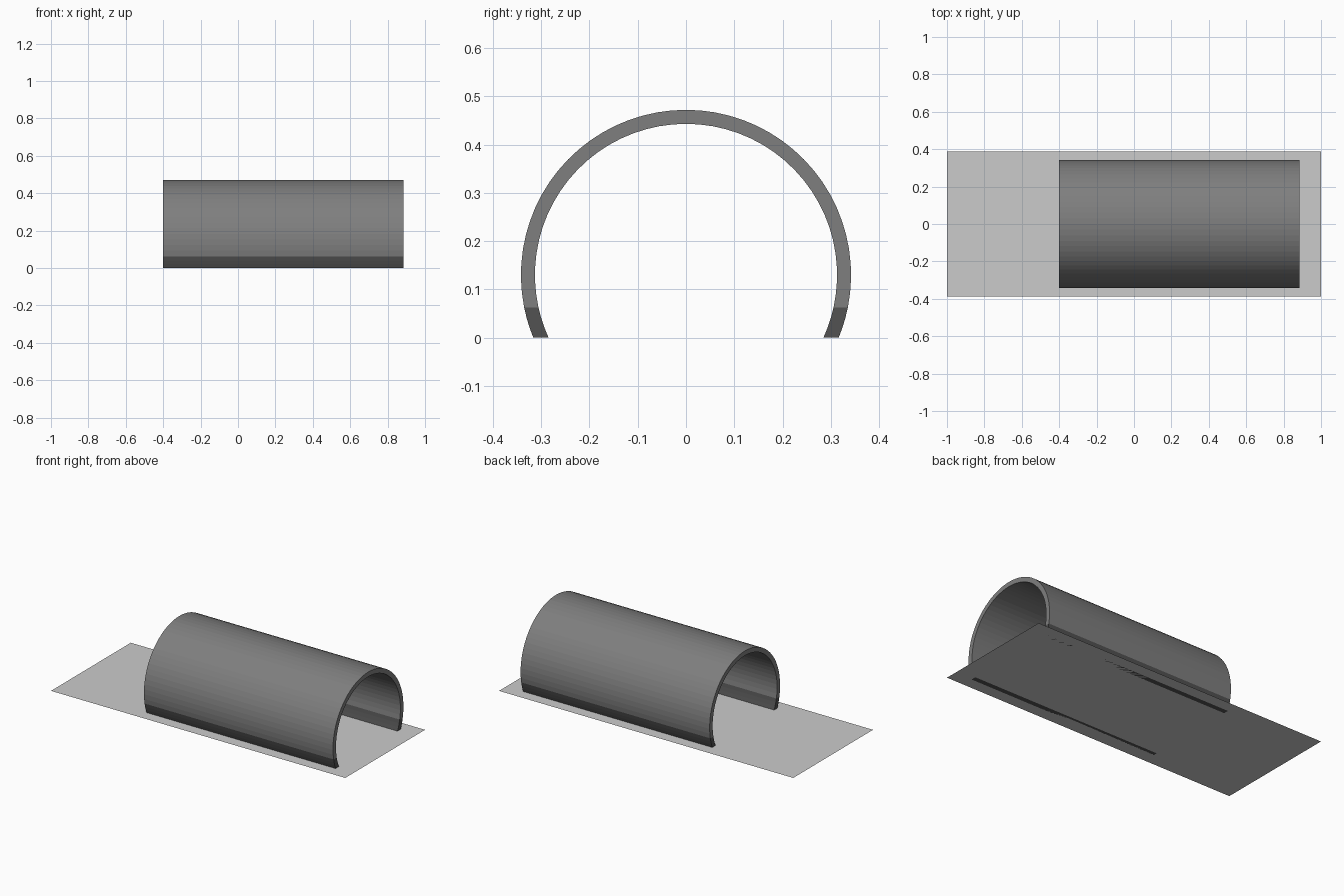
import bpy
import bmesh
from math import asin, cos, pi, sin

cube = bpy.data.objects.get("Cube")
if cube:
    bpy.data.objects.remove(cube, do_unlink=True)

OUTER, INNER, CENTRE_Z = 0.342, 0.313, 0.13
X_MIN, X_MAX = -0.4, 0.885
SKIRT_Z = 0.063


def material(name, value):
    mat = bpy.data.materials.new(name)
    mat.use_nodes = True
    colour = (value, value, value, 1)
    mat.diffuse_color = colour
    mat.node_tree.nodes["Principled BSDF"].inputs["Base Color"].default_value = colour
    return mat


def finish(name, bm, mat):
    mesh = bpy.data.meshes.new(name)
    bmesh.ops.recalc_face_normals(bm, faces=bm.faces)
    bm.to_mesh(mesh)
    bm.free()
    mesh.materials.append(mat)
    obj = bpy.data.objects.new(name, mesh)
    bpy.context.collection.objects.link(obj)
    return obj


def arc(radius, z_start, z_end, steps, mirrored=False):
    """Points on a circle between two heights on the +y side, or over the top."""
    a = asin((z_start - CENTRE_Z) / radius)
    b = asin((z_end - CENTRE_Z) / radius)
    if mirrored:
        b = pi - b
    angles = [a + (b - a) * i / steps for i in range(steps + 1)]
    return [(radius * cos(t), CENTRE_Z + radius * sin(t)) for t in angles]


def curved_wall(name, z_start, z_end, steps, mat, over_top=False, side=1):
    """Thick curved strip extruded along x."""
    bm = bmesh.new()
    outer = arc(OUTER, z_start, z_end, steps, over_top)
    inner = arc(INNER, z_start, z_end, steps, over_top)
    rings = []
    for (yo, zo), (yi, zi) in zip(outer, inner):
        ring = [(X_MIN, yo, zo), (X_MAX, yo, zo), (X_MAX, yi, zi), (X_MIN, yi, zi)]
        rings.append([bm.verts.new((x, side * y, z)) for x, y, z in ring])
    for r, s in zip(rings, rings[1:]):
        for i in range(4):
            j = (i + 1) % 4
            bm.faces.new((r[i], r[j], s[j], s[i]))
    bm.faces.new(rings[0])
    bm.faces.new(rings[-1])
    return finish(name, bm, mat)


shell_grey = material("shell grey", 0.21)
skirt_grey = material("dark skirt grey", 0.085)
ground_grey = material("pale ground grey", 0.6)

# Arched shell
curved_wall("arched_shell", SKIRT_Z, SKIRT_Z, 40, shell_grey, over_top=True)

# Dark skirts along both lower edges
for label, side in (("back", 1), ("front", -1)):
    curved_wall(label + "_skirt", 0, SKIRT_Z, 3, skirt_grey, side=side)

# Thin base sheet
bm = bmesh.new()
corners = [(-1, -0.387), (1, -0.387), (1, 0.387), (-1, 0.387)]
bm.faces.new([bm.verts.new((x, y, 0)) for x, y in corners])
sheet = finish("base_sheet", bm, ground_grey)
if sheet.data.polygons[0].normal.z < 0:
    sheet.data.flip_normals()
